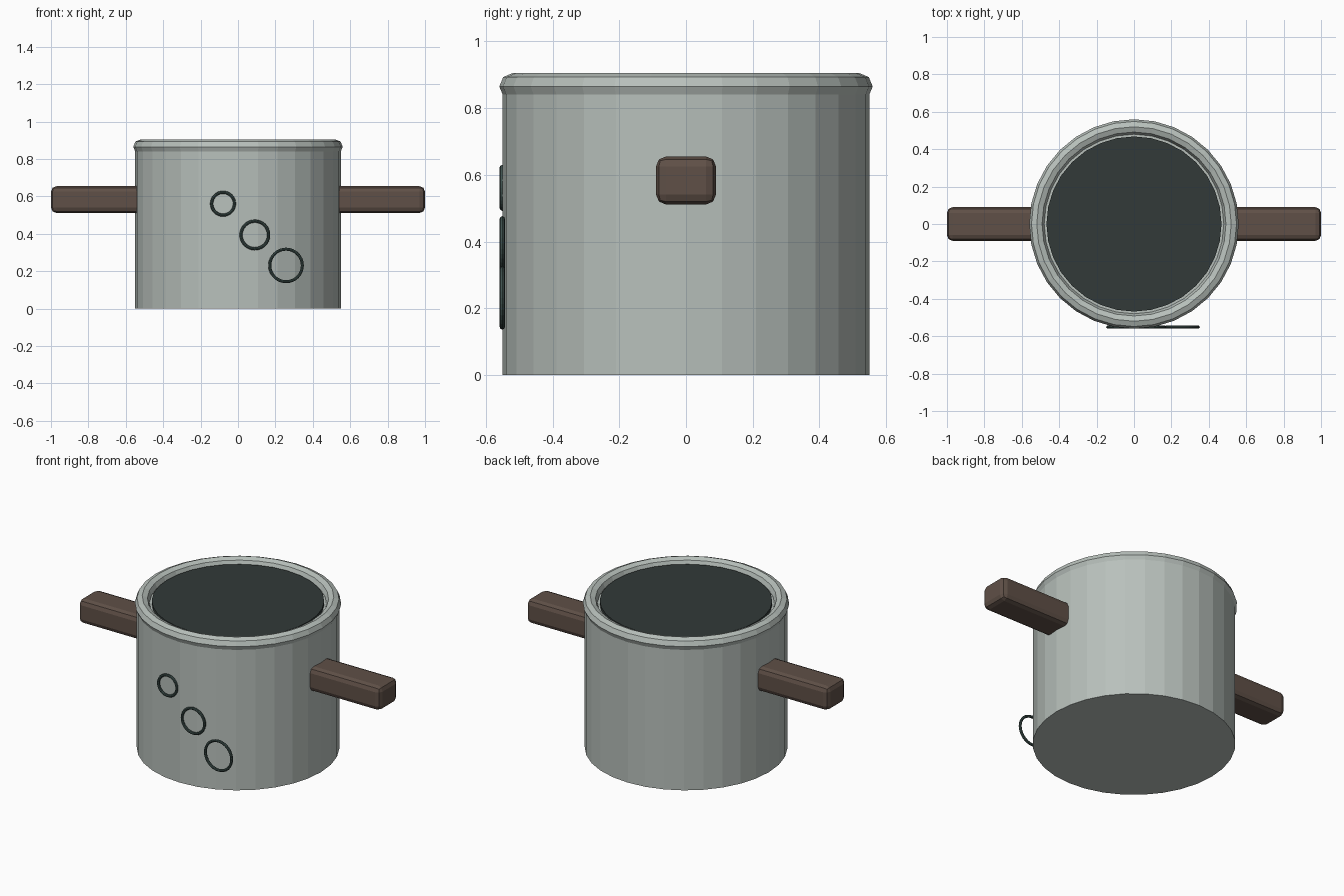
import bpy
from math import pi

if "Cube" in bpy.data.objects:
    bpy.data.objects.remove(bpy.data.objects["Cube"])


def material(name, rgb):
    m = bpy.data.materials.new(name)
    m.diffuse_color = (*rgb, 1)
    m.use_nodes = True
    m.node_tree.nodes["Principled BSDF"].inputs["Base Color"].default_value = m.diffuse_color
    return m


metal = material("metal", (0.48, 0.53, 0.50))
dark = material("dark_filling", (0.032, 0.042, 0.040))
wood = material("brown_grip", (0.115, 0.08, 0.063))
teal = material("ring_trim", (0.05, 0.085, 0.078))


def finish(name, mat):
    ob = bpy.context.object
    ob.name = name
    ob.data.materials.append(mat)
    return ob


def cylinder(name, radius, z0, z1, mat):
    bpy.ops.mesh.primitive_cylinder_add(vertices=32, radius=radius, depth=z1 - z0,
                                        location=(0, 0, (z0 + z1) / 2))
    return finish(name, mat)


def torus(name, major, minor, loc, mat, rot=(0, 0, 0), sides=8):
    bpy.ops.mesh.primitive_torus_add(major_radius=major, minor_radius=minor,
                                     major_segments=32, minor_segments=sides,
                                     location=loc, rotation=rot)
    return finish(name, mat)


# Pot body, rolled rim and dark filling just below the rim
cylinder("pot_body", 0.55, 0, 0.86, metal)
torus("pot_rim", 0.52, 0.04, (0, 0, 0.865), metal)
cylinder("pot_filling", 0.468, 0.85, 0.88, dark)

# Side handles: rounded bars
for side, name in ((-1, "left_handle"), (1, "right_handle")):
    bpy.ops.mesh.primitive_cube_add(size=1, location=(side * 0.75, 0, 0.583))
    handle = finish(name, wood)
    handle.scale = (0.5, 0.18, 0.144)
    bpy.ops.object.transform_apply(location=False, rotation=False, scale=True)
    bevel = handle.modifiers.new("rounding", 'BEVEL')
    bevel.width = 0.03
    bevel.segments = 2

# Three ring ornaments on the front, growing downward
for i, (x, z, outer) in enumerate(((-0.08, 0.561, 0.069), (0.09, 0.394, 0.082),
                                   (0.257, 0.231, 0.095))):
    torus(f"front_ring_{i + 1}", outer - 0.008, 0.008, (x, -0.551, z), teal,
          rot=(pi / 2, 0, 0))
